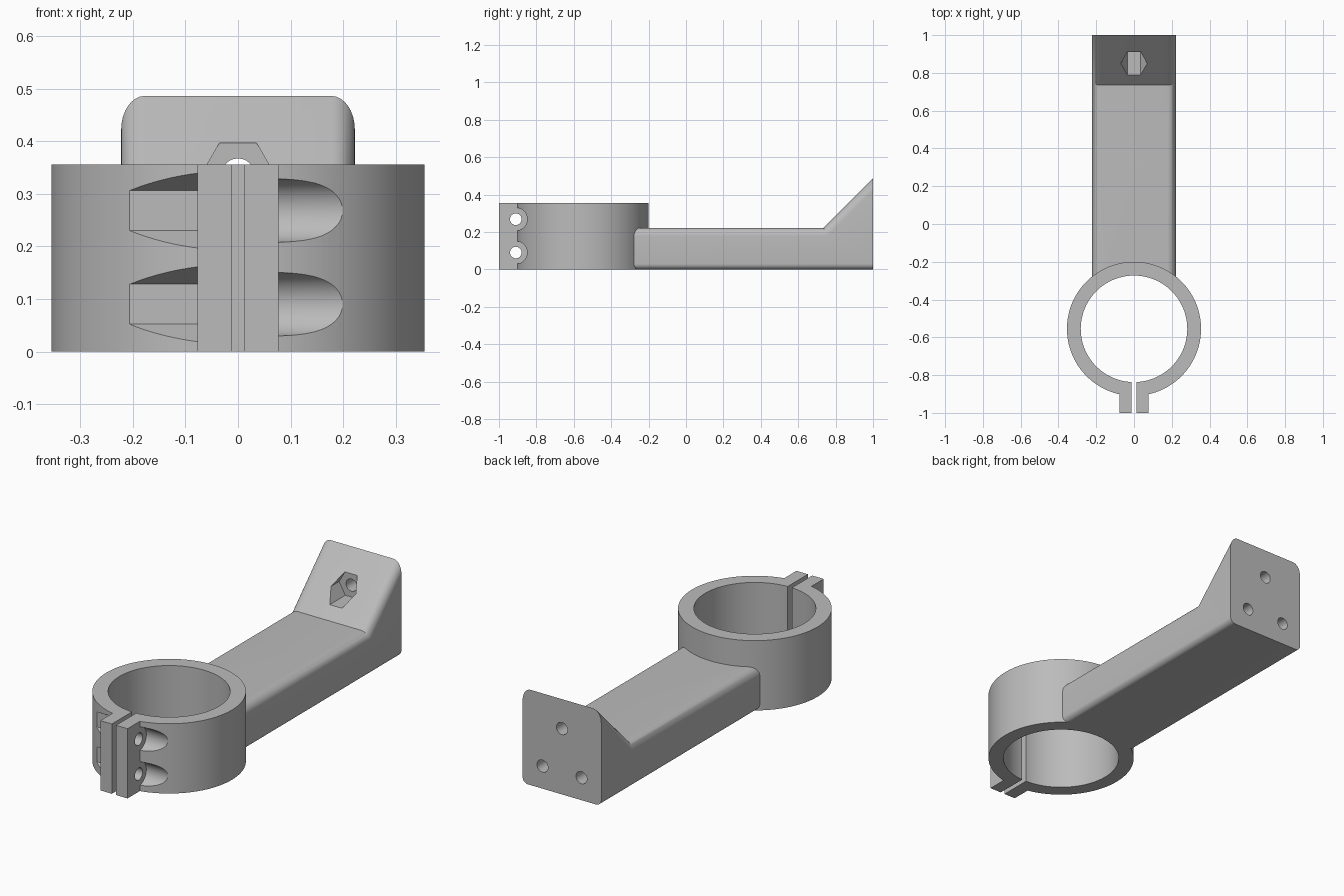
import bpy, bmesh, math
from mathutils import Matrix, Vector

if "Cube" in bpy.data.objects:
    bpy.data.objects.remove(bpy.data.objects["Cube"], do_unlink=True)

RING_Y, RING_R, BORE_R, HEIGHT = -0.555, 0.355, 0.282, 0.356
BOLT_Y, BOLT_ZS, HOLE_R = -0.91, (0.09, 0.268), 0.031
HALF_W, ARM_Z, PLATE_Z = 0.222, 0.222, 0.486

grey = bpy.data.materials.new("plain_grey")
grey.use_nodes = True
COLOUR = (0.5, 0.5, 0.5, 1)
grey.diffuse_color = COLOUR
grey.node_tree.nodes["Principled BSDF"].inputs["Base Color"].default_value = COLOUR


def finish(name, bm):
    bmesh.ops.recalc_face_normals(bm, faces=bm.faces)
    mesh = bpy.data.meshes.new(name)
    bm.to_mesh(mesh)
    bm.free()
    mesh.materials.append(grey)
    obj = bpy.data.objects.new(name, mesh)
    bpy.context.collection.objects.link(obj)
    return obj


def box(name, low, high):
    low, high = Vector(low), Vector(high)
    bm = bmesh.new()
    bmesh.ops.create_cube(bm, size=1)
    bmesh.ops.scale(bm, vec=high - low, verts=bm.verts)
    bmesh.ops.translate(bm, vec=(low + high) / 2, verts=bm.verts)
    return finish(name, bm)


def rod(name, start, end, radius, sides=48):
    """Prism between two points; six sides gives a nut shape."""
    start, end = Vector(start), Vector(end)
    axis = end - start
    turn = {0: Matrix.Rotation(math.pi / 2, 4, 'Y'),
            1: Matrix.Rotation(math.pi / 2, 4, 'X'),
            2: Matrix.Identity(4)}[max(range(3), key=lambda i: abs(axis[i]))]
    bm = bmesh.new()
    bmesh.ops.create_cone(bm, cap_ends=True, segments=sides, radius1=radius,
                          radius2=radius, depth=axis.length,
                          matrix=Matrix.Translation((start + end) / 2) @ turn
                          @ Matrix.Rotation(math.pi / 6, 4, 'Z'))
    return finish(name, bm)


def combine(target, other, operation):
    mod = target.modifiers.new(operation.lower(), 'BOOLEAN')
    mod.operation, mod.solver, mod.object = operation, 'EXACT', other
    bpy.context.view_layer.objects.active = target
    bpy.ops.object.modifier_apply(modifier=mod.name)
    bpy.data.objects.remove(other, do_unlink=True)


def make_arm():
    # side profile: flat bar rising into a sloped mounting plate
    profile = [(-0.45, 0), (1, 0), (1, PLATE_Z),
               (1 - PLATE_Z + ARM_Z, ARM_Z), (-0.45, ARM_Z)]
    bm = bmesh.new()
    face = bm.faces.new([bm.verts.new((-HALF_W, y, z)) for y, z in profile])
    side = bmesh.ops.extrude_face_region(bm, geom=[face])["geom"]
    bmesh.ops.translate(bm, vec=(2 * HALF_W, 0, 0),
                        verts=[v for v in side if isinstance(v, bmesh.types.BMVert)])
    bmesh.ops.recalc_face_normals(bm, faces=bm.faces)

    # round the long edges, more on top than underneath
    for top, radius in ((True, 0.045), (False, 0.03)):
        edges = []
        for e in bm.edges:
            a, b = (v.co for v in e.verts)
            along = abs(a.y - b.y) > 0.1 and abs(abs(a.x) - HALF_W) < 1e-4
            if along and abs(a.x - b.x) < 1e-4:
                high = min(a.z, b.z) > ARM_Z - 0.001
                low = max(a.z, b.z) < 0.001
                if (high if top else low):
                    edges.append(e)
        bmesh.ops.bevel(bm, geom=edges, offset=radius, segments=8,
                        profile=0.5, affect='EDGES')
    return finish("arm", bm)


# clamp ring with round and six-sided bolt recesses
body = rod("clamp_bracket", (0, RING_Y, 0), (0, RING_Y, HEIGHT), RING_R, 128)
for z in BOLT_ZS:
    combine(body, rod("head_recess", (0.05, BOLT_Y, z), (0.4, BOLT_Y, z), 0.061), 'DIFFERENCE')
    combine(body, rod("nut_recess", (-0.4, BOLT_Y, z), (-0.05, BOLT_Y, z), 0.076, 6), 'DIFFERENCE')

# clamp ears and arm
combine(body, box("ears", (-0.077, -1, 0), (0.077, -0.78, HEIGHT)), 'UNION')
combine(body, make_arm(), 'UNION')

# bore, clamping slit and ear bolt holes
combine(body, rod("bore", (0, RING_Y, -0.1), (0, RING_Y, 0.5), BORE_R, 128), 'DIFFERENCE')
combine(body, box("slit", (-0.012, -1.1, -0.1), (0.012, -0.7, 0.5)), 'DIFFERENCE')
for z in BOLT_ZS:
    combine(body, rod("bolt_hole", (-0.12, BOLT_Y, z), (0.12, BOLT_Y, z), HOLE_R), 'DIFFERENCE')

# mounting plate: nut pocket in the slope and three holes in the back
combine(body, rod("nut_pocket", (0, 0.6, 0.336), (0, 0.915, 0.336), 0.07, 6), 'DIFFERENCE')
for x, z in ((0, 0.336), (0.11, 0.115), (-0.11, 0.115)):
    combine(body, rod("plate_hole", (x, 0.85, z), (x, 1.1, z), HOLE_R), 'DIFFERENCE')

bpy.ops.object.select_all(action='DESELECT')
body.select_set(True)
bpy.context.view_layer.objects.active = body
bpy.ops.object.shade_smooth_by_angle(angle=math.radians(30))
